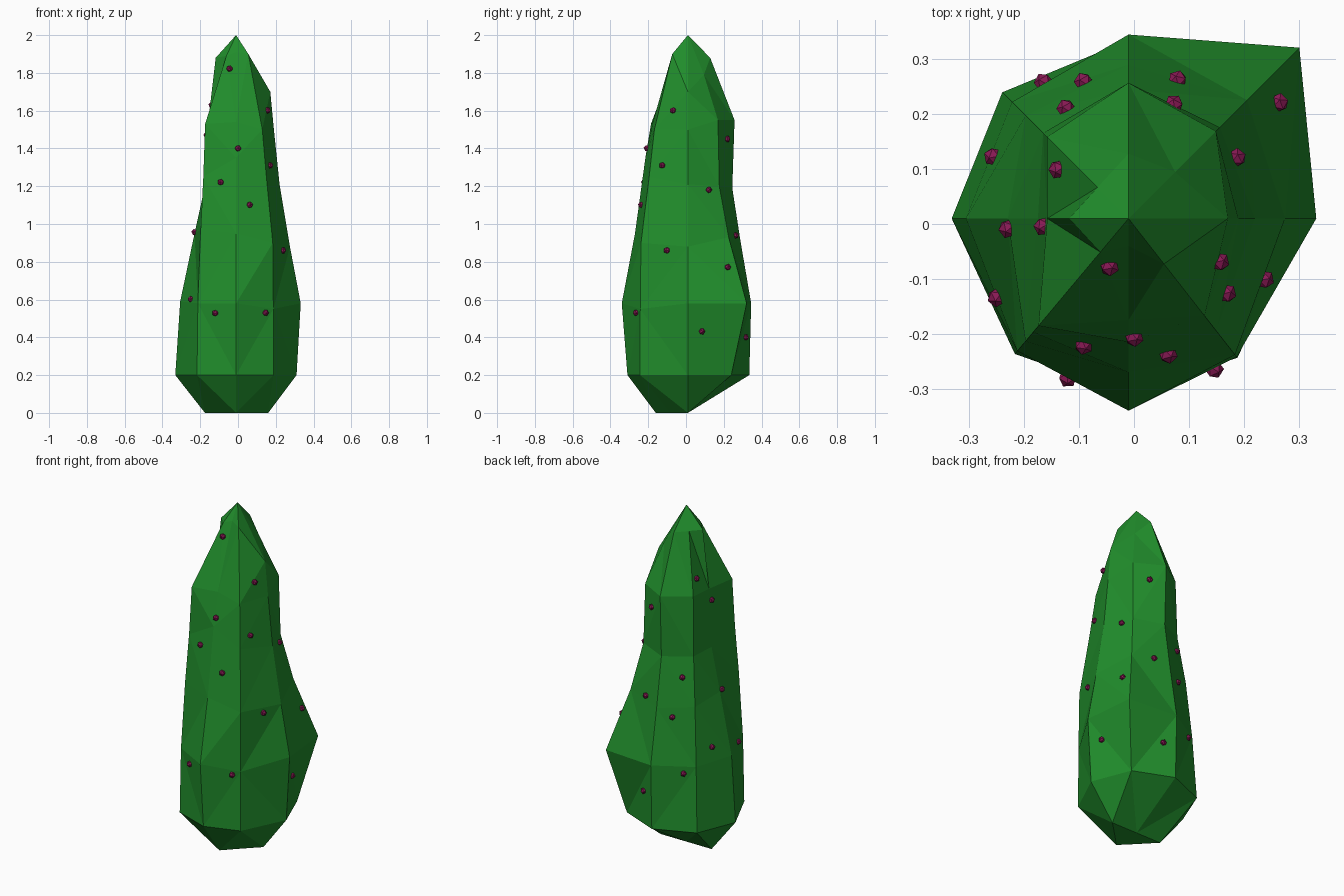
import bpy, bmesh
from math import sin, cos, radians
from mathutils import Vector
from mathutils.bvhtree import BVHTree

if "Cube" in bpy.data.objects:
    bpy.data.objects.remove(bpy.data.objects["Cube"])

CX, CY = -0.01, 0.01


def material(name, rgb):
    m = bpy.data.materials.new(name)
    m.diffuse_color = (*rgb, 1)
    m.use_nodes = True
    m.node_tree.nodes["Principled BSDF"].inputs["Base Color"].default_value = m.diffuse_color
    return m


def finish(bm, name, mat):
    mesh = bpy.data.meshes.new(name)
    bm.to_mesh(mesh)
    mesh.materials.append(mat)
    ob = bpy.data.objects.new(name, mesh)
    bpy.context.collection.objects.link(ob)
    return ob


green = material("leaf_green", (0.015, 0.27, 0.025))
red = material("berry_red", (0.25, 0.01, 0.09))

# Side profiles of the clipped shrub, one per direction: angle -> (radius, height)
profiles = {
    0:   [(.17, 0), (.32, .2), (.342, .58), (.285, .88), (.23, 1.21), (.20, 1.5), (.181, 1.7)],
    45:  [(0, 0), (.325, .2), (.44, .58), (.305, .93), (.235, 1.2), (.225, 1.55), (.12, 1.79)],
    90:  [(0, 0), (.325, .2), (.335, .58), (.28, .9), (.235, 1.19), (.247, 1.55), (.118, 1.88)],
    135: [(0, 0), (.325, .2), (.30, .58), (.265, .92), (.22, 1.2), (.21, 1.55), (.08, 1.88)],
    180: [(.165, 0), (.322, .2), (.296, .59), (.22, .95), (.165, 1.2), (.148, 1.54), (.108, 1.88)],
    230: [(.12, 0), (.322, .2), (.315, .58), (.292, .97), (.27, 1.25), (.255, 1.53), (.08, 1.89)],
    270: [(.17, 0), (.32, .2), (.35, .58), (.28, .95), (.225, 1.35), (.185, 1.54), (.05, 1.91)],
    308: [(.12, 0), (.322, .2), (.32, .55), (.315, .9), (.26, 1.25), (.225, 1.5), (.105, 1.9)],
}
bm = bmesh.new()
cols = [[bm.verts.new((CX + r * cos(radians(a)), CY + r * sin(radians(a)), z))
         for r, z in pts] for a, pts in profiles.items()]
apex = bm.verts.new((CX, CY, 2))
for i, a in enumerate(cols):
    b = cols[(i + 1) % len(cols)]
    for k in range(len(a) - 1):
        bm.faces.new((a[k], b[k], b[k + 1], a[k + 1]))
    bm.faces.new((a[-1], b[-1], apex))
bm.faces.new([c[0] for c in reversed(cols)])
bmesh.ops.remove_doubles(bm, verts=bm.verts, dist=0.002)
bmesh.ops.triangulate(bm, faces=bm.faces)
bmesh.ops.recalc_face_normals(bm, faces=bm.faces)
surface = BVHTree.FromBMesh(bm)
finish(bm, "shrub", green)

# Berries, snapped onto the leaf surface
spots = [(-.045, -.073, 1.82), (.14, -.063, 1.6), (.165, -.125, 1.31), (0, -.205, 1.4),
         (-.09, -.212, 1.22), (.06, -.227, 1.1), (.235, -.1, .86), (-.24, -.13, .6),
         (-.11, -.26, .53), (.145, -.262, .53), (.185, .12, 1.18), (.26, .22, .77),
         (.325, .095, .43), (.08, .265, .94), (.075, .222, 1.45), (-.09, .255, .855),
         (-.16, .25, .54), (-.12, .203, 1.08), (-.105, .1, 1.62), (-.25, .12, .67),
         (-.2, -.005, .95), (-.155, -.005, 1.47), (.06, .32, .4)]
berry = bmesh.new()
bmesh.ops.create_icosphere(berry, subdivisions=1, radius=0.018)
mesh_owner = finish(berry, "berry", red)
for i, s in enumerate(spots):
    ob = mesh_owner if i == 0 else mesh_owner.copy()
    if i:
        bpy.context.collection.objects.link(ob)
    point, normal, _, _ = surface.find_nearest(Vector(s))
    ob.location = point + normal * 0.003
    ob.rotation_euler = normal.to_track_quat('Z', 'Y').to_euler()
